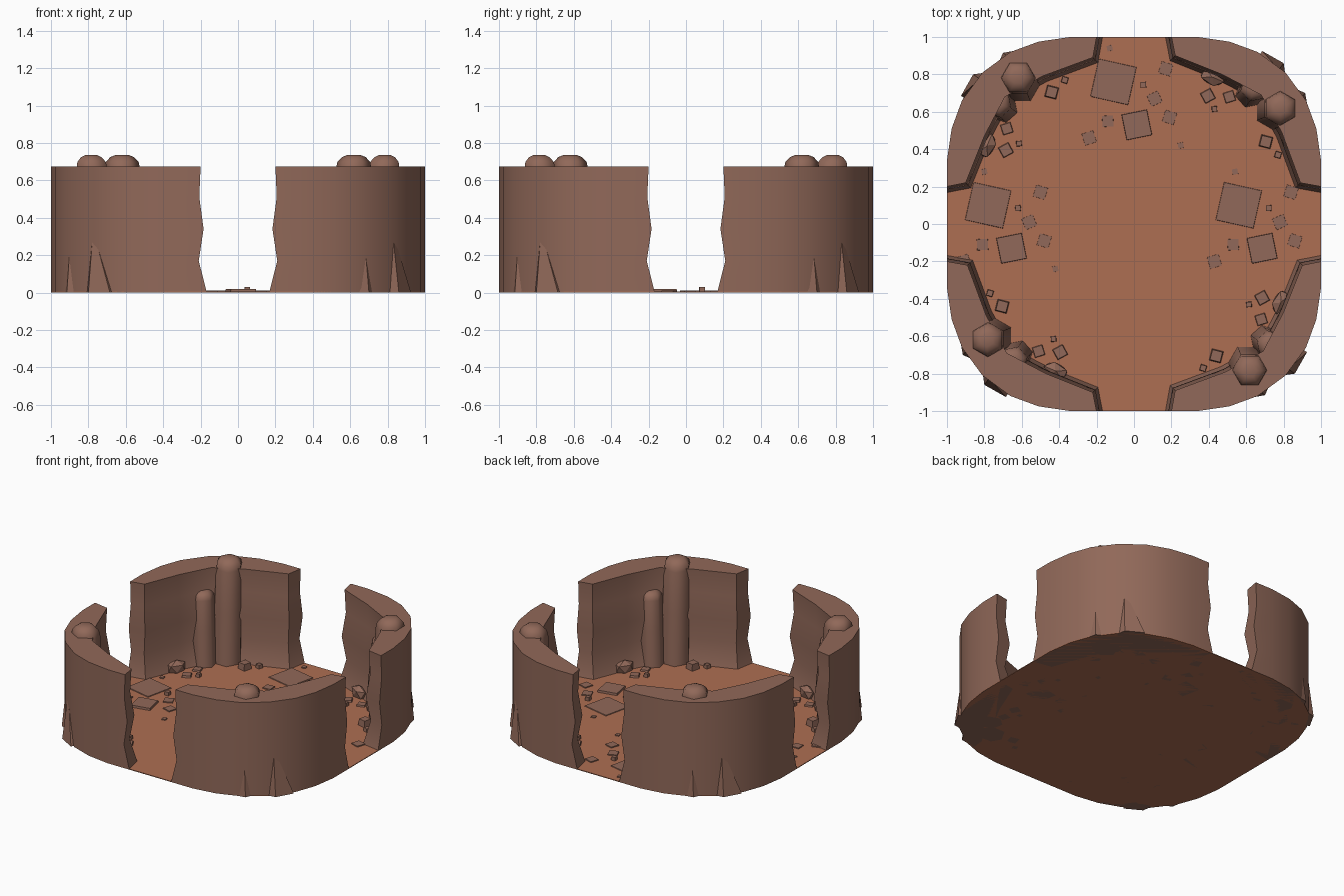
import bpy, bmesh, math, random
from mathutils import Matrix, Vector

if "Cube" in bpy.data.objects:
    bpy.data.objects.remove(bpy.data.objects["Cube"])

random.seed(4)


def material(name, rgb):
    m = bpy.data.materials.new(name)
    m.diffuse_color = (*rgb, 1)
    m.use_nodes = True
    m.node_tree.nodes["Principled BSDF"].inputs["Base Color"].default_value = m.diffuse_color
    return m


ROCK = material("brown_rock", (0.283, 0.140, 0.100))
EARTH = material("orange_earth", (0.420, 0.156, 0.085))


def finish(bm, name, mat, angle=None):
    bmesh.ops.recalc_face_normals(bm, faces=bm.faces)
    me = bpy.data.meshes.new(name)
    bm.to_mesh(me)
    bm.free()
    me.materials.append(mat)
    ob = bpy.data.objects.new(name, me)
    bpy.context.collection.objects.link(ob)
    if angle:
        bpy.context.view_layer.objects.active = ob
        ob.select_set(True)
        bpy.ops.object.shade_smooth_by_angle(angle=math.radians(angle))
        ob.select_set(False)
    return ob


def loft(bm, rings):
    """Closed solid through equal-length rings of points."""
    vs = [[bm.verts.new(p) for p in r] for r in rings]
    n = len(vs[0])
    for a, b in zip(vs, vs[1:]):
        for i in range(n):
            j = (i + 1) % n
            bm.faces.new((a[i], a[j], b[j], b[i]))
    bm.faces.new(vs[0][::-1])
    bm.faces.new(vs[-1])


def four_corners(ob):
    """Repeat a part around the room in quarter turns."""
    for k in range(1, 4):
        c = ob.copy()
        c.rotation_euler.z = k * math.pi / 2
        bpy.context.collection.objects.link(c)


def block(bm, x, y, size, height, turn, taper=0.85):
    rings = []
    for z, s in ((0, size / 2), (height, size / 2 * taper)):
        rings.append([(x + s * math.sqrt(2) * math.cos(turn + math.pi * (k / 2 + .25)),
                       y + s * math.sqrt(2) * math.sin(turn + math.pi * (k / 2 + .25)), z)
                      for k in range(4)])
    loft(bm, rings)


# Floor: thin rounded-square slab
arc = [(1, .34), (.975, .51), (.92, .66), (.81, .81), (.66, .92), (.51, .975), (.34, 1)]
outline = []
for k in range(4):
    r = Matrix.Rotation(k * math.pi / 2, 2)
    outline += [r @ Vector(p) for p in arc]
bm = bmesh.new()
loft(bm, [[(p.x, p.y, z) for p in outline] for z in (0, .005)])
finish(bm, "cave_floor", EARTH)

# Corner wall: straight outside, wavy inside and at the openings
inner = [(.22, .90), (.47, .80), (.68, .69), (.79, .49), (.89, .22)]
levels = [(0, .033), (.17, -.010), (.34, .016), (.51, -.007), (.675, 0)]
bm = bmesh.new()
rings = []
for z, d in levels:
    ring = [(1, .2 - d, z)] + [(x, y, z) for x, y in arc] + [(.2 - d, 1, z)]
    ring += [(x - .85 * d, y - .85 * d, z) for x, y in inner]
    rings.append(ring)
loft(bm, rings)
four_corners(finish(bm, "corner_wall", ROCK, 35))


# Six-sided pillars with rounded tops, leaning into the wall
def pillar(name, base, top, radius, height, turn):
    bm = bmesh.new()
    prof = [(0, 1), (.5, .98), (.90, .93), (.95, .86), (.985, .62), (1, .36)]
    rings = []
    for t, s in prof:
        x = base[0] + (top[0] - base[0]) * t
        y = base[1] + (top[1] - base[1]) * t
        rings.append([(x + radius * s * math.cos(turn + k * math.pi / 3),
                       y + radius * s * math.sin(turn + k * math.pi / 3), height * t)
                      for k in range(6)])
    loft(bm, rings)
    four_corners(finish(bm, name, ROCK, 62))


pillar("tall_pillar", (.745, .605), (.785, .62), .102, .735, math.pi / 6)
pillar("short_pillar", (.62, .70), (.645, .73), .08, .52, .2)


# Pointed buttresses against the outer wall
def spike(name, base, apex):
    bm = bmesh.new()
    vs = [bm.verts.new((x, y, 0)) for x, y in base]
    top = bm.verts.new(apex)
    bm.faces.new(vs[::-1])
    for i in range(len(vs)):
        bm.faces.new((vs[i], vs[(i + 1) % len(vs)], top))
    four_corners(finish(bm, name, ROCK, 25))


spike("wide_buttress", [(.80, .86), (.685, .925), (.62, .82), (.70, .74), (.81, .79)],
      (.775, .825, .335))
spike("narrow_buttress", [(.925, .645), (.915, .70), (.85, .73), (.82, .65), (.87, .60)],
      (.895, .675, .30))

# Boulder at the foot of the wall
bm = bmesh.new()
bmesh.ops.create_icosphere(bm, subdivisions=1, radius=1)
for v in bm.verts:
    v.co *= random.uniform(.9, 1.1)
bmesh.ops.transform(bm, verts=bm.verts, matrix=Matrix.Translation((.42, .785, .03))
                    @ Matrix.Rotation(-.4, 4, 'Z') @ Matrix.Diagonal((.075, .045, .055, 1)))
bmesh.ops.bisect_plane(bm, geom=bm.verts[:] + bm.edges[:] + bm.faces[:],
                       plane_co=(0, 0, .001), plane_no=(0, 0, -1), clear_outer=True)
four_corners(finish(bm, "wall_boulder", ROCK))

# Loose stones in each corner: x, y, size, height, turn
bm = bmesh.new()
for s in [(.395, .685, .065, .018, .5), (.51, .68, .06, .015, .3), (.43, .615, .03, .03, .05),
          (.705, .44, .065, .05, -.25), (.77, .37, .035, .03, -.3)]:
    block(bm, *s)
four_corners(finish(bm, "corner_stones", ROCK))

# Scattered flat slabs, the same group laid three times
slabs = [(0, 0, .21, .010, -.22), (.125, -.23, .14, .02, .2), (.28, .07, .065, .012, -.3),
         (.22, -.09, .065, .012, .4), (.30, -.19, .065, .012, -.3), (-.03, -.21, .06, .012, .05),
         (.36, -.34, .03, .012, .2), (-.02, .18, .03, .012, .2), (.16, -.015, .03, .03, .05),
         (-.13, -.30, .065, .012, .3)]
for cx, cy in [(-.78, .10), (.56, .10), (-.11, .76)]:
    bm = bmesh.new()
    for x, y, size, h, turn in slabs:
        block(bm, cx + x, cy + y, size, h, turn, .97)
    finish(bm, "floor_slabs", ROCK)
